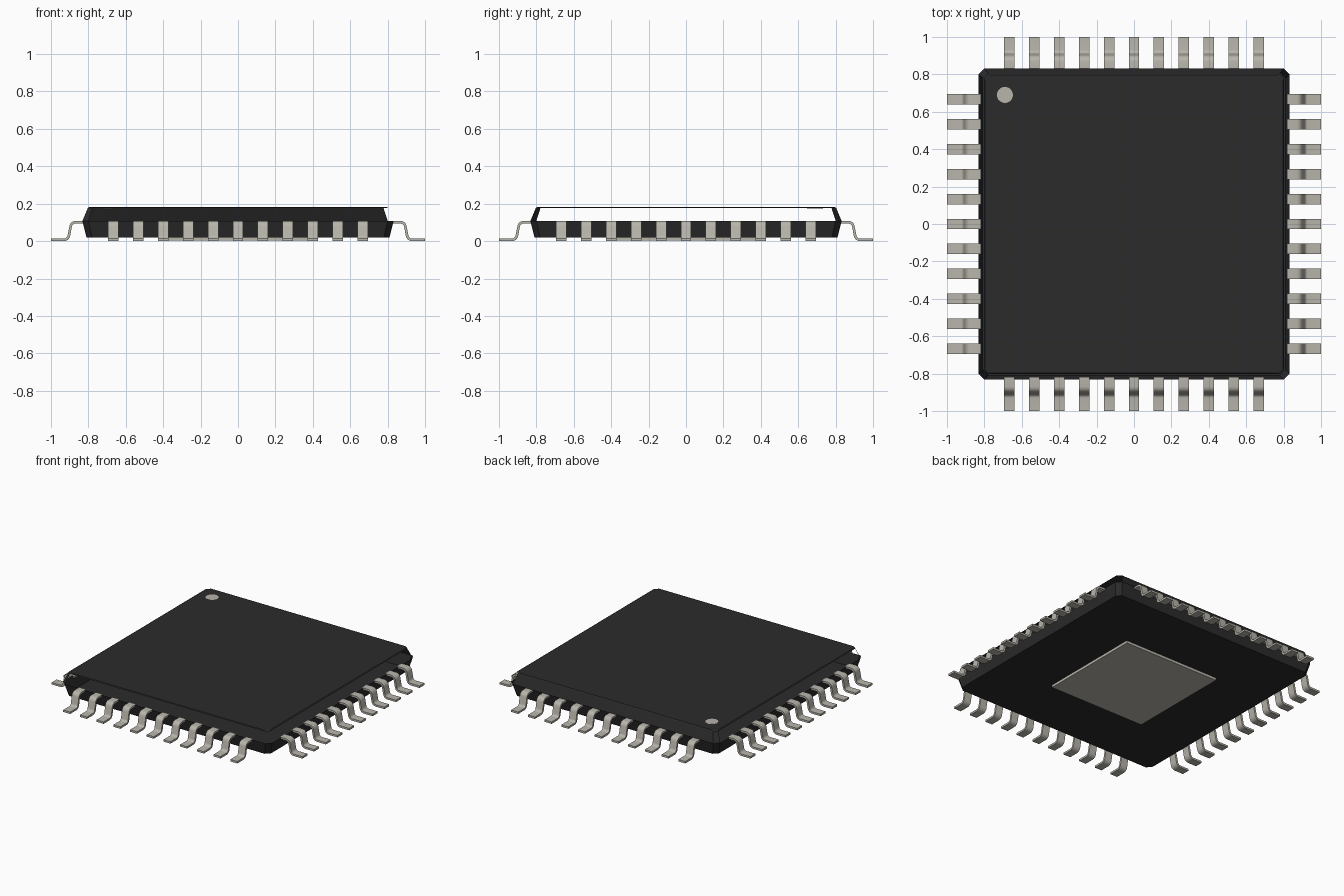
import bpy, bmesh, math
from mathutils import Matrix, Vector

if "Cube" in bpy.data.objects:
    bpy.data.objects.remove(bpy.data.objects["Cube"])


def material(name, rgb, rough):
    m = bpy.data.materials.new(name)
    m.use_nodes = True
    m.diffuse_color = (*rgb, 1)
    bsdf = m.node_tree.nodes["Principled BSDF"]
    bsdf.inputs["Base Color"].default_value = (*rgb, 1)
    bsdf.inputs["Roughness"].default_value = rough
    return m


black = material("black plastic", (0.024, 0.024, 0.024), 0.6)
metal = material("tinned metal", (0.48, 0.46, 0.41), 0.5)


def finish(name, bm, mat):
    mesh = bpy.data.meshes.new(name)
    bm.to_mesh(mesh)
    bm.free()
    mesh.materials.append(mat)
    ob = bpy.data.objects.new(name, mesh)
    bpy.context.collection.objects.link(ob)
    return ob


def octagon(bm, h, c, z):
    """Square ring with cut corners, counter-clockwise from the +x side."""
    pts = [(h, c - h), (h, h - c), (h - c, h), (c - h, h),
           (-h, h - c), (-h, c - h), (c - h, -h), (h - c, -h)]
    return [bm.verts.new((x, y, z)) for x, y in pts]


def walls(bm, low, high, sides=range(8)):
    for i in sides:
        j = (i + 1) % 8
        bm.faces.new((low[i], low[j], high[j], high[i]))


# Lower body: open tray that widens towards the lead line
bm = bmesh.new()
base = octagon(bm, 0.81, 0.03, 0.02)
rim = octagon(bm, 0.832, 0.032, 0.108)
bm.faces.new(base[::-1])
walls(bm, base, rim)
finish("lower_body", bm, black)

# Upper body: lid with a softened edge, walled only at the back and two corners
bm = bmesh.new()
rim = octagon(bm, 0.832, 0.032, 0.108)
edge = octagon(bm, 0.803, 0.025, 0.177)
lid = octagon(bm, 0.796, 0.025, 0.182)
walls(bm, rim, edge, (2, 3, 5))
walls(bm, edge, lid)
bm.faces.new(lid)
bmesh.ops.delete(bm, geom=[v for v in bm.verts if not v.link_faces], context="VERTS")
finish("upper_body", bm, black)

# Corner marker disc
bm = bmesh.new()
bmesh.ops.create_cone(bm, cap_ends=True, segments=20, radius1=0.043, radius2=0.043,
                      depth=0.009, matrix=Matrix.Translation((-0.69, 0.69, 0.1785)))
finish("corner_marker", bm, metal)

# Heat pad under the body
bm = bmesh.new()
bmesh.ops.create_cube(bm, size=1, matrix=Matrix.Translation((0, 0, 0.0125))
                      @ Matrix.Diagonal((0.76, 0.76, 0.021, 1)))
finish("heat_pad", bm, metal)


# Lead centre line: shoulder, two rounded bends, foot
def arc(cx, cz, r, a0, a1, n=5):
    return [Vector((cx + r * math.cos(math.radians(a0 + (a1 - a0) * k / n)),
                    cz + r * math.sin(math.radians(a0 + (a1 - a0) * k / n))))
            for k in range(n + 1)]


T, W = 0.014, 0.056
path = ([Vector((0.817, 0.101))] + arc(0.869, 0.075, 0.026, 90, 5)
        + arc(0.930, 0.033, 0.026, 185, 270) + [Vector((1.0, 0.007))])


def lead_mesh():
    bm = bmesh.new()
    rings = []
    for i, p in enumerate(path):
        d = (path[min(i + 1, len(path) - 1)] - path[max(i - 1, 0)]).normalized()
        if i in (0, len(path) - 1):
            d = Vector((1, 0))
        n = Vector((-d.y, d.x)) * T / 2
        rings.append([bm.verts.new((q.x, y, q.y)) for q, y in
                      ((p + n, -W / 2), (p + n, W / 2), (p - n, W / 2), (p - n, -W / 2))])
    for a, b in zip(rings, rings[1:]):
        for k in range(4):
            m = (k + 1) % 4
            bm.faces.new((a[k], b[k], b[m], a[m]))
    bm.faces.new(rings[0])
    bm.faces.new(rings[-1][::-1])
    bmesh.ops.recalc_face_normals(bm, faces=bm.faces)
    return bm


# Eleven leads on each of the four sides
PITCH = 0.1333
for side, turn in (("left", 0), ("back", 90), ("right", 180), ("front", 270)):
    bm = bmesh.new()
    for k in range(-5, 6):
        one = lead_mesh()
        one.transform(Matrix.Rotation(math.radians(turn), 4, "Z")
                      @ Matrix.Translation((0, k * PITCH, 0)))
        tmp = bpy.data.meshes.new("lead")
        one.to_mesh(tmp)
        one.free()
        bm.from_mesh(tmp)
        bpy.data.meshes.remove(tmp)
    ob = finish(side + "_leads", bm, metal)
    bpy.ops.object.select_all(action="DESELECT")
    ob.select_set(True)
    bpy.context.view_layer.objects.active = ob
    bpy.ops.object.shade_smooth_by_angle(angle=math.radians(35))
